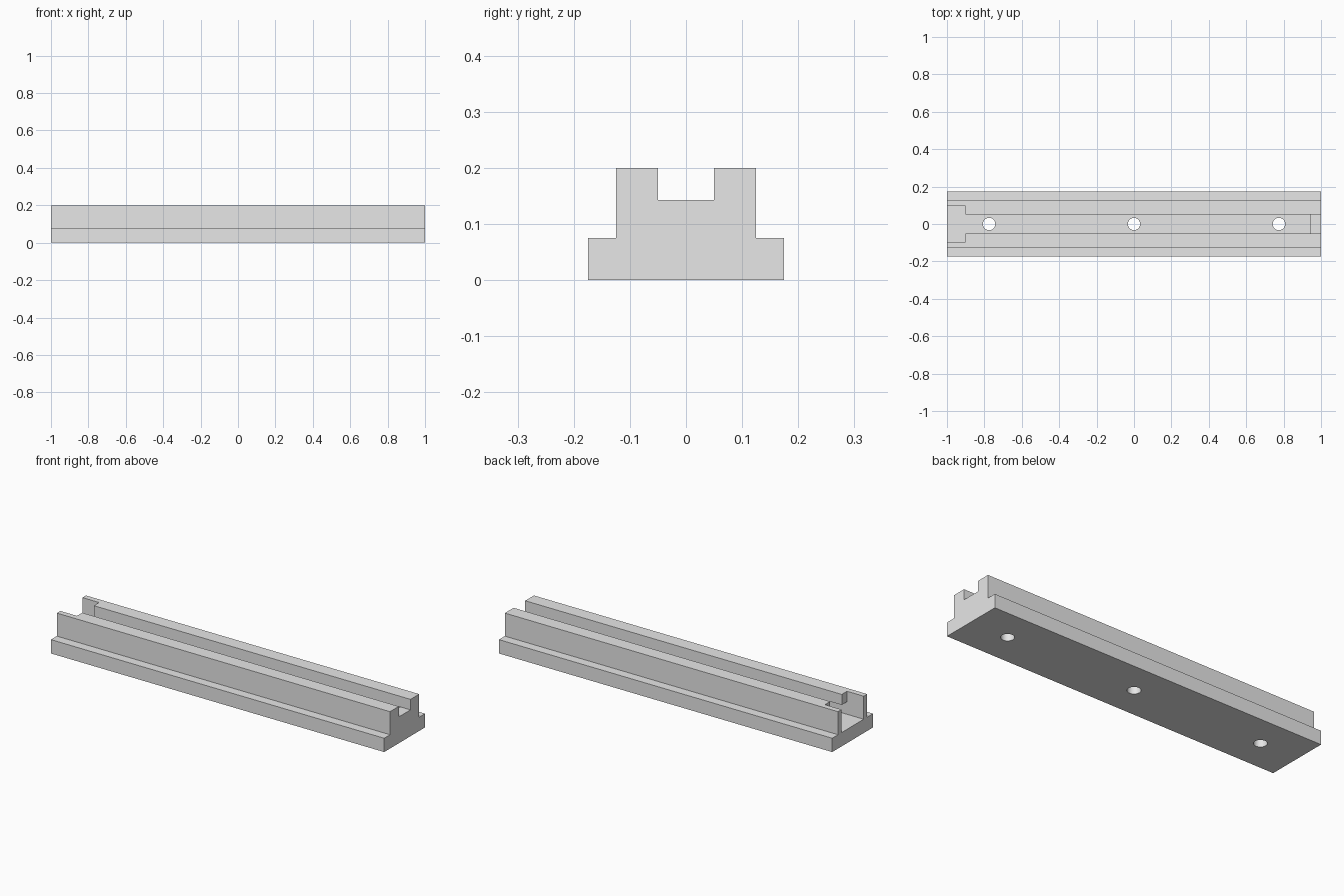
import bpy
import bmesh

cube = bpy.data.objects.get("Cube")
if cube:
    bpy.data.objects.remove(cube, do_unlink=True)

# Single plain metal colour
grey = bpy.data.materials.new("light_grey")
grey.use_nodes = True
grey.diffuse_color = (0.8, 0.8, 0.8, 1)
grey.node_tree.nodes["Principled BSDF"].inputs["Base Color"].default_value = (0.8, 0.8, 0.8, 1)


def to_object(name, bm):
    bmesh.ops.recalc_face_normals(bm, faces=bm.faces)
    mesh = bpy.data.meshes.new(name)
    bm.to_mesh(mesh)
    bm.free()
    mesh.materials.append(grey)
    obj = bpy.data.objects.new(name, mesh)
    bpy.context.collection.objects.link(obj)
    return obj


def bar(name, half_profile, x0, x1):
    """Extrude a mirrored (y, z) half profile along x."""
    outline = half_profile + [(-y, z) for y, z in reversed(half_profile)]
    bm = bmesh.new()
    face = bm.faces.new([bm.verts.new((x0, y, z)) for y, z in outline])
    new = bmesh.ops.extrude_face_region(bm, geom=[face])["geom"]
    bmesh.ops.translate(bm, vec=(x1 - x0, 0, 0),
                        verts=[v for v in new if isinstance(v, bmesh.types.BMVert)])
    return to_object(name, bm)


def hole_cutter(x):
    bm = bmesh.new()
    bmesh.ops.create_cone(bm, cap_ends=True, segments=32, radius1=0.033, radius2=0.033, depth=0.6)
    bmesh.ops.translate(bm, vec=(x, 0, 0), verts=bm.verts)
    return to_object("hole_cutter", bm)


# Stepped rail body
LEDGE, LIP, TOP, ABOVE = 0.075, 0.143, 0.2, 0.3
rail = bar("slotted_rail", [(0.175, 0), (0.175, LEDGE), (0.125, LEDGE), (0.125, TOP)], -1, 1)

# T slot, open entry at one end, shallow slot through the end stop, bolt holes
cutters = [
    bar("t_slot_cutter", [(0.095, LEDGE), (0.095, LIP), (0.05, LIP), (0.05, ABOVE)], -1.1, 0.94),
    bar("entry_cutter", [(0.095, LEDGE), (0.095, ABOVE)], -1.1, -0.9),
    bar("end_slot_cutter", [(0.05, LIP), (0.05, ABOVE)], 0.9, 1.1),
] + [hole_cutter(x) for x in (-0.775, 0, 0.775)]

bpy.ops.object.select_all(action="DESELECT")
rail.select_set(True)
bpy.context.view_layer.objects.active = rail
for cutter in cutters:
    cutter.hide_render = True
    cut = rail.modifiers.new("cut", "BOOLEAN")
    cut.operation = "DIFFERENCE"
    cut.solver = "EXACT"
    cut.object = cutter
    bpy.ops.object.modifier_apply(modifier=cut.name)
    bpy.data.objects.remove(cutter, do_unlink=True)

# Round hole walls, crisp rail edges
bpy.ops.object.shade_smooth_by_angle()
